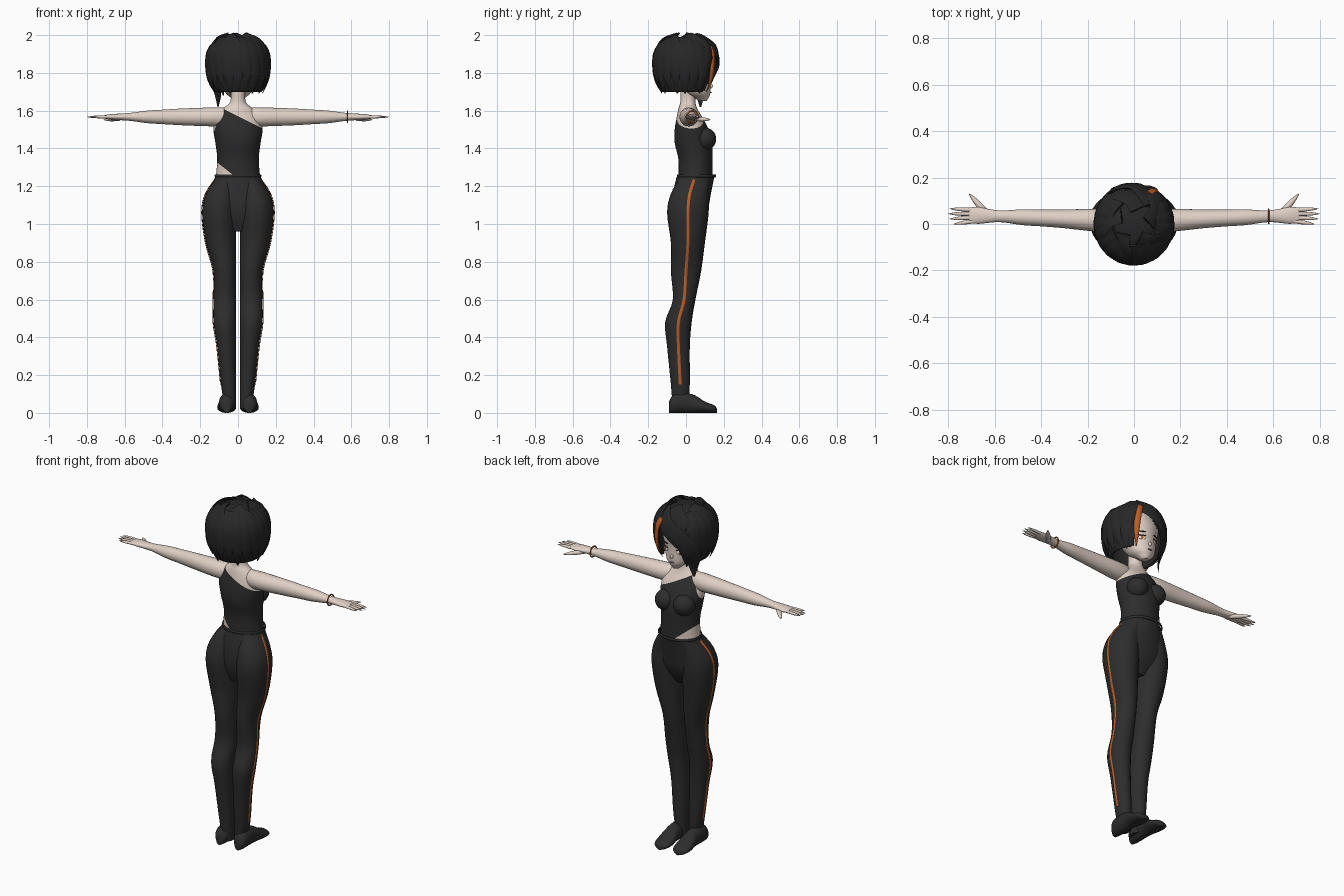
import bpy, bmesh, math
from mathutils import Vector

default_cube = bpy.data.objects.get("Cube")
if default_cube:
    bpy.data.objects.remove(default_cube)

AXIS_X, AXIS_Y, AXIS_Z = Vector((1, 0, 0)), Vector((0, 1, 0)), Vector((0, 0, 1))


def material(name, red, green, blue):
    result = bpy.data.materials.new(name)
    result.use_nodes = True
    colour = (red, green, blue, 1)
    result.diffuse_color = colour
    shader = next(node for node in result.node_tree.nodes if node.type == 'BSDF_PRINCIPLED')
    shader.inputs["Base Color"].default_value = colour
    return result


SKIN = material("skin", .74, .63, .56)
CLOTH = material("charcoal cloth", .026, .026, .026)
HAIR = material("black hair", .02, .02, .02)
ORANGE = material("orange", .5, .11, .02)
WHITE = material("eye white", .8, .8, .8)
LIP = material("lip", .4, .2, .2)


def finish(name, bm, materials, mirror=False):
    mesh = bpy.data.meshes.new(name)
    bm.to_mesh(mesh)
    bm.free()
    part = bpy.data.objects.new(name, mesh)
    bpy.context.scene.collection.objects.link(part)
    for entry in materials:
        mesh.materials.append(entry)
    if mirror:
        part.modifiers.new("mirror", 'MIRROR').use_mirror_merge = False
    bpy.ops.object.select_all(action='DESELECT')
    part.select_set(True)
    bpy.context.view_layer.objects.active = part
    bpy.ops.object.shade_smooth_by_angle(angle=math.radians(50))
    return part


def spline(values, index, t):
    last = len(values) - 1
    before, start, end, after = (values[max(0, min(last, index + k))] for k in (-1, 0, 1, 2))
    leave, arrive = (end - before) / 2, (after - start) / 2
    turn = start - end
    return start + t * (leave + t * (-3 * turn - 2 * leave - arrive + t * (2 * turn + leave + arrive)))


def loft(rings, sides=24, steps=4):
    """Skin smoothly interpolated elliptical rings of (centre, first radius, second radius)."""
    bm = bmesh.new()
    columns = list(zip(*rings))
    keys = [(index, step / steps) for index in range(len(rings) - 1) for step in range(steps)]
    keys.append((len(rings) - 2, 1))
    loops = []
    for index, t in keys:
        centre, first, second = (spline(column, index, t) for column in columns)
        angles = (math.tau * side / sides for side in range(sides))
        loops.append([bm.verts.new(centre + first * math.cos(angle) + second * math.sin(angle))
                      for angle in angles])
    for lower, upper in zip(loops, loops[1:]):
        for side in range(sides):
            bm.faces.new((lower[side - 1], lower[side], upper[side], upper[side - 1]))
    bm.faces.new(loops[0])
    bm.faces.new(loops[-1])
    bmesh.ops.recalc_face_normals(bm, faces=bm.faces)
    return bm


def upright(table):
    """Rings from rows of height, y, half width, half depth."""
    return [(Vector((0, y, z)), AXIS_X * width, AXIS_Y * depth) for z, y, width, depth in table]


def line(start, end, count=6):
    return [Vector(start).lerp(Vector(end), k / (count - 1)) for k in range(count)]


def hoop(centre, first, second, count=32):
    return [Vector(centre) + first * math.cos(math.tau * k / count)
            + second * math.sin(math.tau * k / count) for k in range(count + 1)]


def strand(name, path, width, thick, mat, facing, mirror=False, taper=True):
    """Flat tube along a path, its broad side turned to the facing direction."""
    rings, last = [], len(path) - 1
    for index, point in enumerate(path):
        along = path[min(index + 1, last)] - path[max(index - 1, 0)]
        side = along.cross(facing(point)).normalized()
        flat = side.cross(along).normalized()
        scale = max(.1, 1 - (index / last) ** 4) if taper else 1
        rings.append((point, side * width * scale, flat * thick * scale))
    return finish(name, loft(rings, 10), [mat], mirror)


def ball(name, place, size, mat, turn=0, mirror=False):
    bm = bmesh.new()
    bmesh.ops.create_uvsphere(bm, u_segments=24, v_segments=12, radius=1)
    bmesh.ops.scale(bm, vec=size, verts=bm.verts)
    for vert in bm.verts:
        spun = vert.co.copy()
        spun.rotate(AXIS_Z.to_track_quat('Z', 'Y').to_euler())
        cosine, sine = math.cos(turn), math.sin(turn)
        vert.co = Vector((spun.x * cosine - spun.y * sine, spun.x * sine + spun.y * cosine, spun.z))
        vert.co += Vector(place)
    return finish(name, bm, [mat], mirror)


# Torso: one-shoulder top, cut along neckline, armhole and waist notch
torso = loft(upright([
    (1.22, .05, .12, .09), (1.34, .05, .11, .09), (1.43, .04, .12, .1), (1.5, .03, .13, .09),
    (1.56, .02, .12, .07), (1.61, .01, .08, .05), (1.65, .01, .04, .04), (1.74, .01, .04, .04)]), 40)
cuts = [(Vector((0, 0, 1.57)), Vector((.5, 0, 1))),
        (Vector((-.09, 0, 1.6)), Vector((-3, 0, 1))),
        (Vector((-.04, 0, 1.27)), Vector((-.8, 0, -1)))]
for place, normal in cuts:
    bmesh.ops.bisect_plane(torso, geom=torso.verts[:] + torso.edges[:] + torso.faces[:],
                           plane_co=place, plane_no=normal)
for face in torso.faces:
    middle = face.calc_center_median()
    bare = any((middle - place).dot(normal) > 0 for place, normal in cuts)
    face.material_index = 0 if bare else 1
finish("torso_and_top", torso, [SKIN, CLOTH])
ball("bust", (.06, .1, 1.45), (.06, .06, .06), CLOTH, mirror=True)

# Trousers: the inner seam stays straight while the outer side follows the width
finish("pelvis", loft(upright([
    (1.25, .05, .12, .1), (1.15, .03, .16, .1), (1.05, .02, .17, .09), (.96, .01, .06, .05)]), 32), [CLOTH])
leg = [(1.25, .05, .05, .08), (1.16, .02, .08, .1), (1.06, .01, .09, .11), (.9, .01, .08, .09),
       (.75, 0, .06, .08), (.6, -.01, .06, .06), (.48, -.04, .06, .07), (.35, -.04, .05, .06),
       (.15, -.03, .04, .05), (.02, -.03, .03, .04)]
SEAM = .01
finish("leg", loft([(centre + AXIS_X * SEAM + across, across, deep)
                    for centre, across, deep in upright(leg)]), [CLOTH], True)
stripe = [Vector((2 * width + SEAM + .003, y, z)) for z, y, width, depth in leg[:-1]]
strand("side_stripe", stripe, .008, .002, ORANGE, lambda point: AXIS_X, True, False)
foot = [(-.09, .02, .03), (-.06, .04, .05), (.03, .04, .05), (.1, .05, .03), (.15, .04, .02), (.165, .01, .01)]
finish("foot", loft([(Vector((.06, y, high)), AXIS_X * wide, AXIS_Z * high)
                     for y, wide, high in foot]), [CLOTH], True)
strand("belt", hoop((0, .056, 1.255), AXIS_X * .12, AXIS_Y * .1), .008, .004, CLOTH,
       lambda point: Vector((point.x, point.y - .056, 0)), taper=False)

# Arms and hands
arm = [(.06, .04, .05), (.14, .05, .05), (.3, .04, .044), (.4, .036, .038), (.48, .034, .033),
       (.58, .025, .02), (.67, .036, .015), (.71, .032, .008)]
finish("arm", loft([(Vector((x, .01 + x * .04, 1.567)), AXIS_Y * deep, AXIS_Z * high)
                    for x, deep, high in arm]), [SKIN], True)
for k, finger in enumerate(("index", "middle", "ring", "little")):
    base = Vector((.69, .06 - .016 * k, 1.567))
    tip = Vector((.8 - .006 * (k - 1) ** 2, .066 - .022 * k, 1.567))
    strand(finger + "_finger", line(base, tip), .009, .008, SKIN, lambda point: AXIS_Z, True)
strand("thumb", line((.63, .04, 1.557), (.71, .13, 1.552)), .014, .012, SKIN, lambda point: AXIS_Z, True)
strand("bracelet", hoop((.58, .033, 1.567), AXIS_Y * .03, AXIS_Z * .03), .004, .003, ORANGE,
       lambda point: AXIS_X, taper=False)

# Head
head = [(1.652, .09, .02), (1.67, .08, .04), (1.7, .06, .07), (1.78, .03, .1), (1.86, .02, .115),
        (1.94, .01, .09), (1.97, .01, .04)]
finish("head", loft(upright([(z, y, wide, wide) for z, y, wide in head]), 32), [SKIN])


def feature(name, x, z, wide, high, mat, deep=.005):
    """Thin piece lying on the rounded face; paired when off centre."""
    turn = -math.asin(x / .1)
    ball(name, (x, .032 + .1 * math.cos(turn), z), (wide, deep, high), mat, turn, x > 0)


feature("eye", .046, 1.76, .021, .012, WHITE, .004)
feature("iris", .046, 1.76, .011, .012, ORANGE)
feature("eyelash", .046, 1.773, .023, .003, HAIR)
feature("eyebrow", .046, 1.797, .022, .003, HAIR)
feature("nose", 0, 1.73, .008, .012, SKIN, .01)
feature("mouth", 0, 1.697, .014, .003, LIP)


# Hair cap: a rounded bowl opened over the face
def hair_radius(z):
    offset = max(z, 1.7) - 1.85
    share = abs(offset) / (.15 if offset > 0 else .22)
    return .165 * math.sqrt(max(0, 1 - share ** 2.5))


def hair_point(angle, z, bulge=1):
    radius = hair_radius(z) * bulge
    return Vector((radius * math.cos(angle), radius * 1.03 * math.sin(angle), z))


levels = [point.z for point in line((0, 0, 1.7), (0, 0, 1.99), 10)]
cap = loft(upright([(z, 0, hair_radius(z) * .96, hair_radius(z)) for z in levels]), 60)
doomed = []
for face in cap.faces:
    middle = face.calc_center_median()
    hairline = max(-.1, .06 + middle.z - 1.93)
    over_face = middle.y > .03 and middle.z < 1.93 and hairline < middle.x < .09
    if over_face or (len(face.verts) > 4 and middle.z < 1.8):
        doomed.append(face)
bmesh.ops.delete(cap, geom=doomed, context='FACES')
thickness = finish("hair_cap", cap, [HAIR]).modifiers.new("thickness", 'SOLIDIFY')
thickness.thickness = .012


# Hair locks: each swings from one angle to another while falling
def lock(name, start, end, top, bottom, width, mat=HAIR, bulge=1):
    path = []
    for point in line((0, 0, top), (0, 0, bottom), 8):
        fallen = (top - point.z) / (top - bottom)
        angle = end + (start - end) * (1 - fallen) ** 3
        path.append(hair_point(math.radians(angle), point.z, bulge))
    strand(name, path, width, .01, mat, lambda point: Vector((point.x, point.y, (point.z - 1.84) / 2)))


BACK_LOCKS = 15
for k in range(BACK_LOCKS):
    angle = 147 + 246 * k / (BACK_LOCKS - 1)
    lock(f"hair_lock_{k + 1}", angle - 15, angle, 1.98, 1.69 + .015 * (k % 3), .038)
for k in range(5):
    lock(f"crown_lock_{k + 1}", 72 * k, 72 * k + 50, 1.99, 1.9, .045)
lock("swept_fringe", 45, 145, 1.97, 1.62, .05)
lock("inner_fringe", 50, 128, 1.96, 1.68, .035, bulge=.97)
lock("side_fringe", 65, 32, 1.97, 1.69, .036)
lock("orange_streak", 62, 54, 1.94, 1.7, .018, ORANGE)
